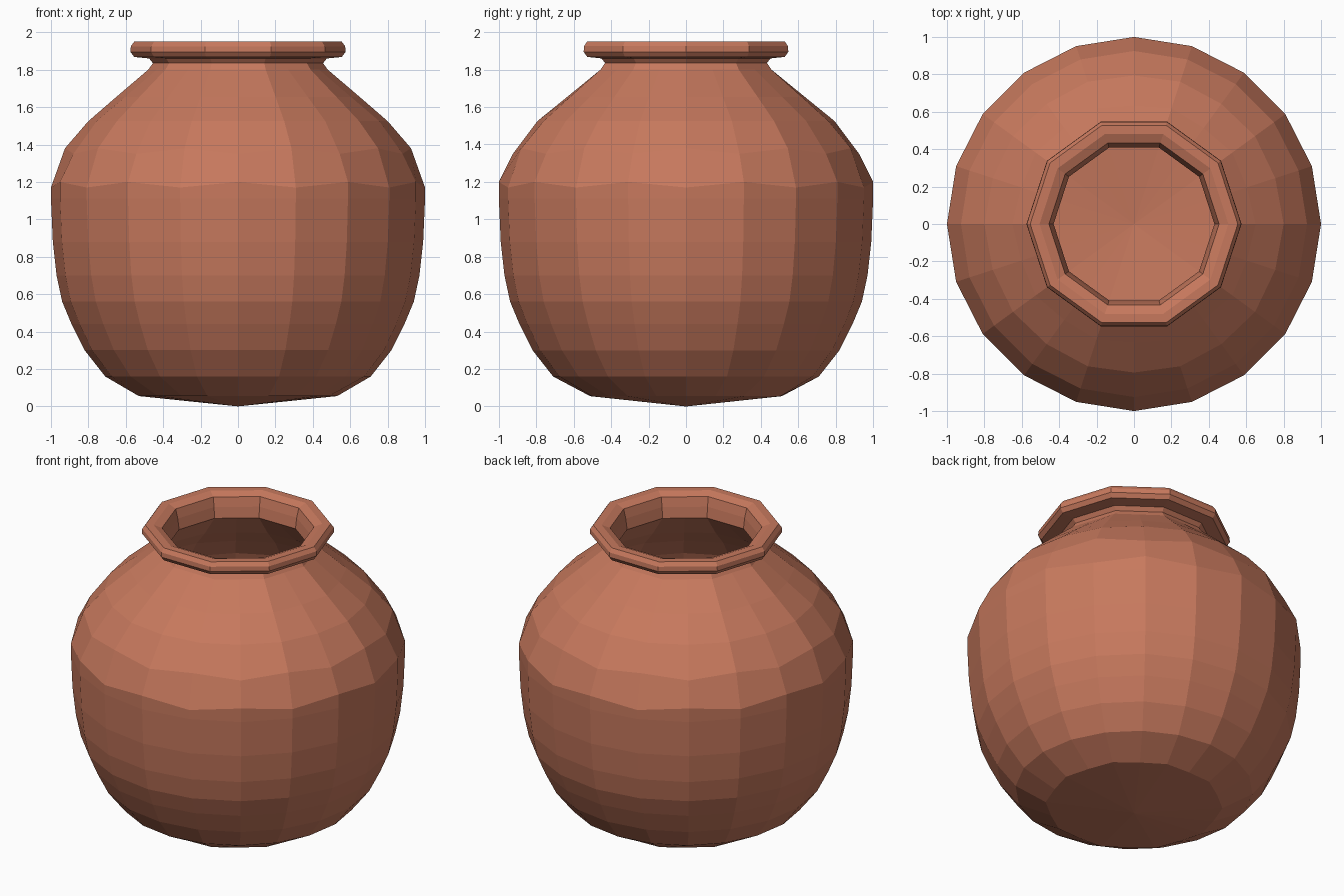
import bpy, bmesh
from math import cos, sin, pi

if "Cube" in bpy.data.objects:
    bpy.data.objects.remove(bpy.data.objects["Cube"])

SIDES = 20
CHORD = cos(pi / 10)  # pulls odd points onto the edges of a decagon

# Profile rings: radius, height, decagon blend (0 = 20 sides, 1 = 10 sides), odd-point lift
OUTER = [
    (0.53, 0.055, 0.7, 0.0), (0.71, 0.16, 0.0, 0), (0.82, 0.30, 0, 0),
    (0.89, 0.44, 0, 0), (0.94, 0.56, 0, 0), (0.97, 0.70, 0, 0),
    (0.99, 0.88, 0, 0), (1.0, 1.11, 0, 0), (1.0, 1.17, 0, 0.03),
    (0.925, 1.38, 0, -0.03), (0.80, 1.525, 0.15, 0), (0.65, 1.655, 0.5, 0),
    (0.48, 1.80, 1, 0), (0.455, 1.835, 1, 0), (0.475, 1.86, 1, 0),
]
RIM = [
    (0.555, 1.868, 1, 0), (0.575, 1.895, 1, 0), (0.573, 1.925, 1, 0),
    (0.555, 1.95, 1, 0), (0.505, 1.95, 1, 0), (0.455, 1.93, 1, 0),
    (0.44, 1.87, 1, 0),
]
INNER = [
    (0.43, 1.80, 1, 0), (0.61, 1.62, 0.5, 0), (0.76, 1.49, 0.15, 0),
    (0.88, 1.35, 0, 0), (0.95, 1.15, 0, 0), (0.94, 0.88, 0, 0),
    (0.89, 0.56, 0, 0), (0.77, 0.30, 0, 0), (0.66, 0.19, 0, 0),
    (0.49, 0.105, 0.7, 0),
]

bm = bmesh.new()


def ring(r, z, blend, lift):
    pts = []
    for i in range(SIDES):
        a = 2 * pi * i / SIDES
        odd = i % 2
        k = r * (1 + odd * blend * (CHORD - 1))
        pts.append(bm.verts.new((k * cos(a), k * sin(a), z + odd * lift)))
    return pts


# Lathed wall: outside, rim and inside in one continuous profile
rings = [ring(*p) for p in OUTER + RIM + INNER]
for low, high in zip(rings, rings[1:]):
    for i in range(SIDES):
        j = (i + 1) % SIDES
        bm.faces.new((low[i], low[j], high[j], high[i]))

# Shallow cone base and inner floor
for loop, z in ((rings[0], 0.0), (rings[-1], 0.06)):
    tip = bm.verts.new((0, 0, z))
    for i in range(SIDES):
        bm.faces.new((tip, loop[i], loop[(i + 1) % SIDES]))
bmesh.ops.recalc_face_normals(bm, faces=bm.faces)

mesh = bpy.data.meshes.new("clay_pot")
bm.to_mesh(mesh)
bm.free()

# Terracotta colour
clay = bpy.data.materials.new("terracotta")
clay.diffuse_color = (0.57, 0.19, 0.11, 1)
clay.use_nodes = True
clay.node_tree.nodes["Principled BSDF"].inputs["Base Color"].default_value = clay.diffuse_color
mesh.materials.append(clay)
pot = bpy.data.objects.new("clay_pot", mesh)
bpy.context.collection.objects.link(pot)
